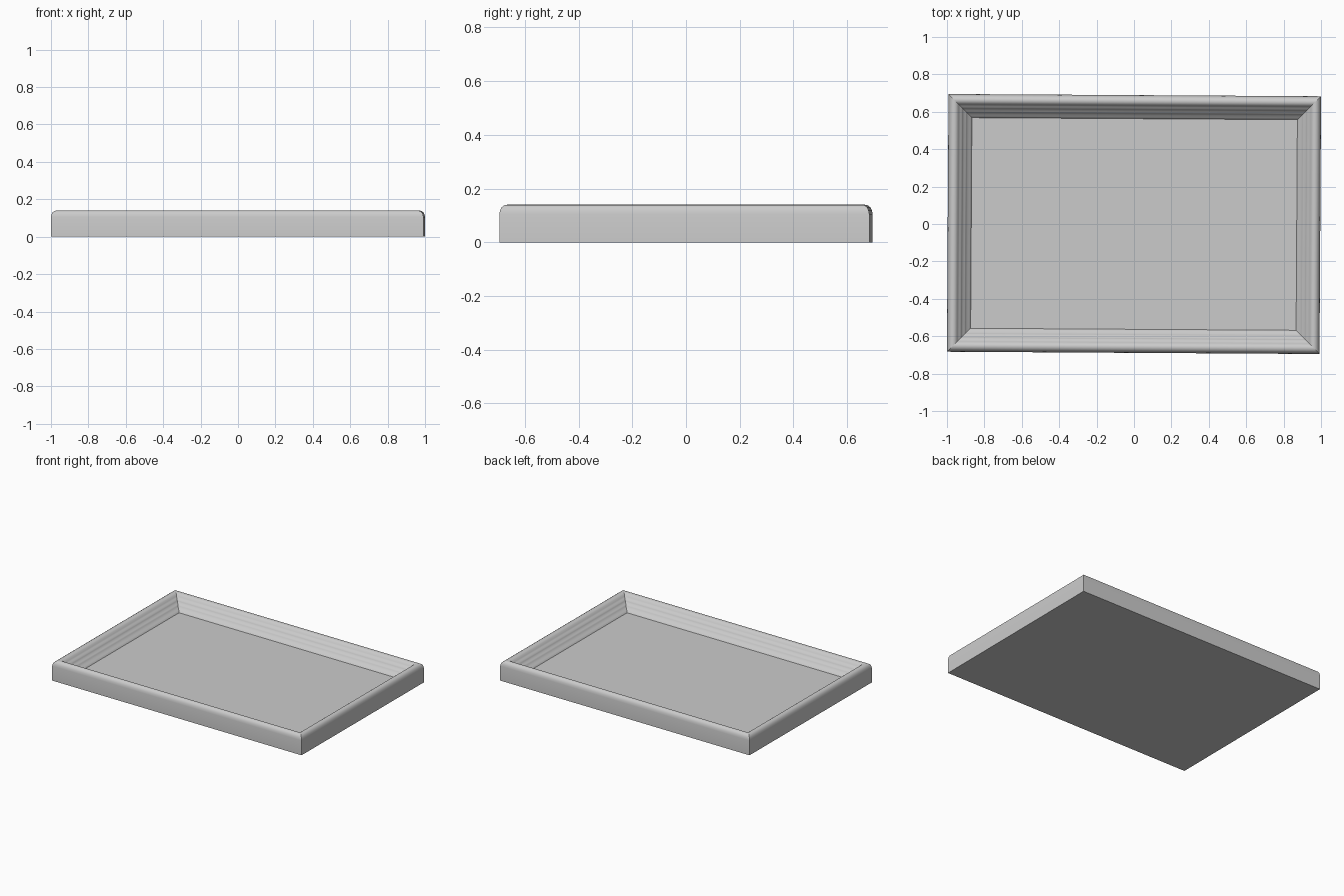
import bpy, bmesh, math

cube = bpy.data.objects.get("Cube")
if cube:
    bpy.data.objects.remove(cube, do_unlink=True)

HALF_X, HALF_Y = 0.996, 0.689      # outer half sizes of the frame
TURN = math.radians(-0.35)         # the frame sits slightly askew
PANEL_Z = 0.045

grey = bpy.data.materials.new("plain grey")
grey.use_nodes = True
colour = (0.6, 0.6, 0.6, 1)
grey.diffuse_color = colour
grey.node_tree.nodes["Principled BSDF"].inputs["Base Color"].default_value = colour


def ring(bm, inset, z):
    x, y = HALF_X - inset, HALF_Y - inset
    return [bm.verts.new((sx * x, sy * y, z))
            for sx, sy in ((-1, -1), (1, -1), (1, 1), (-1, 1))]


def finish(bm, name):
    bmesh.ops.recalc_face_normals(bm, faces=bm.faces)
    mesh = bpy.data.meshes.new(name)
    bm.to_mesh(mesh)
    bm.free()
    mesh.materials.append(grey)
    obj = bpy.data.objects.new(name, mesh)
    obj.rotation_euler.z = TURN
    bpy.context.collection.objects.link(obj)
    return obj


# Moulding section as (inset from the outer edge, height): rounded lip, then
# a stepped slope down to the panel
profile = [(0, 0), (0, 0.105), (0.003, 0.120), (0.009, 0.131), (0.019, 0.138),
           (0.030, 0.140), (0.041, 0.137), (0.050, 0.130), (0.056, 0.119),
           (0.064, 0.112), (0.072, 0.107), (0.076, 0.098), (0.082, 0.090),
           (0.092, 0.085), (0.097, 0.076), (0.106, 0.066), (0.117, 0.060),
           (0.126, PANEL_Z)]

# Mitred frame closed by a flat back
bm = bmesh.new()
rings = [ring(bm, *point) for point in profile]
for low, high in zip(rings, rings[1:]):
    for i in range(4):
        j = (i + 1) % 4
        face = bm.faces.new((low[i], low[j], high[j], high[i]))
        face.smooth = True
        # keep the corner mitre crisp
        bm.edges.get((low[i], high[i])).smooth = False
bm.faces.new(rings[0][::-1])
for i in range(4):
    bm.edges.get((rings[0][i], rings[0][(i + 1) % 4])).smooth = False
# the panel opening closes the solid so normals face outward
panel_face = bm.faces.new(rings[-1])
bmesh.ops.recalc_face_normals(bm, faces=bm.faces)
bmesh.ops.delete(bm, geom=[panel_face], context='FACES_ONLY')
finish(bm, "moulded_frame")

# Flat picture panel filling the opening
bm = bmesh.new()
top = ring(bm, profile[-1][0], PANEL_Z)
bottom = ring(bm, profile[-1][0], PANEL_Z - 0.03)
bm.faces.new(top)
bm.faces.new(bottom[::-1])
for i in range(4):
    j = (i + 1) % 4
    bm.faces.new((bottom[i], bottom[j], top[j], top[i]))
finish(bm, "picture_panel")
